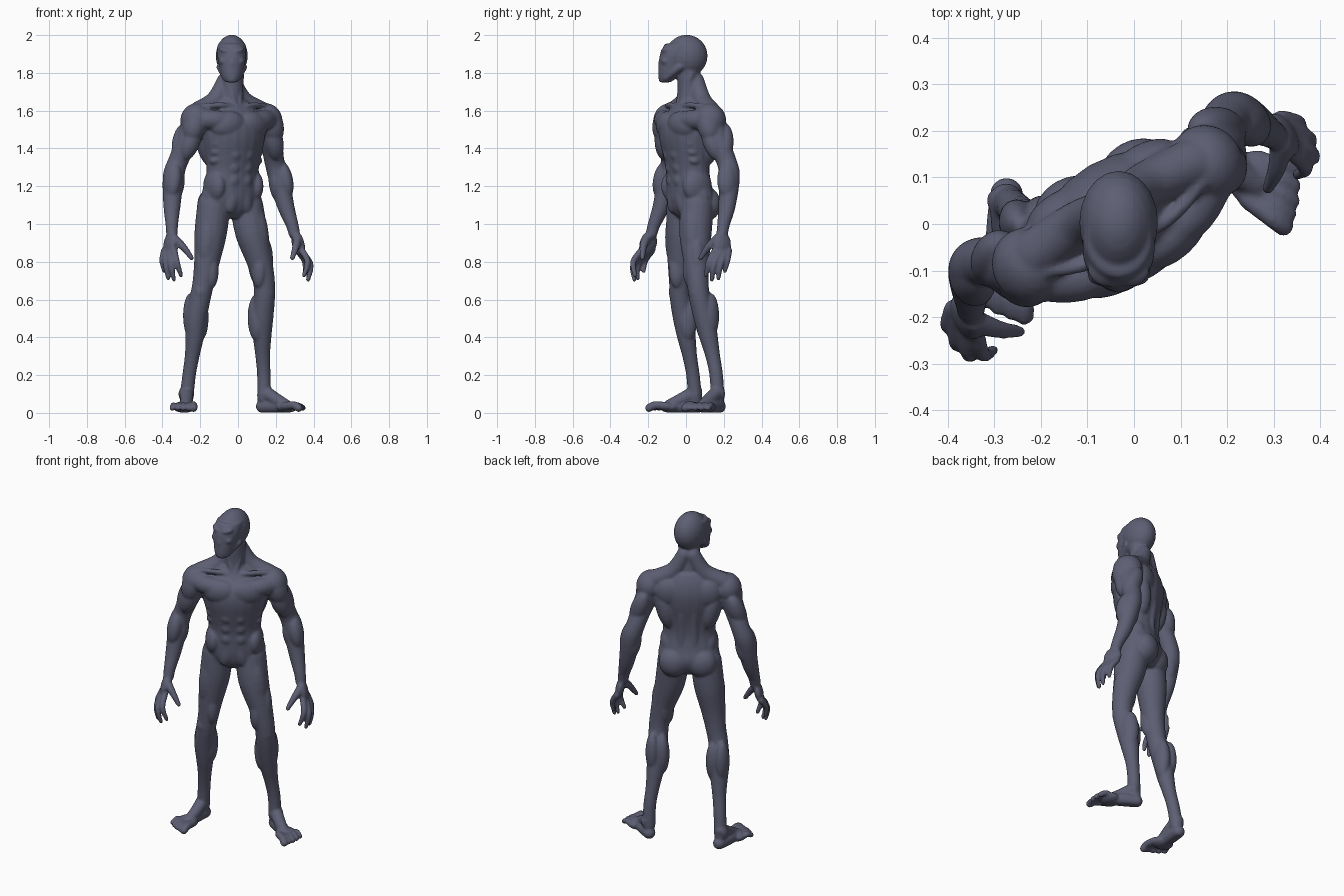
import bpy, math
from mathutils import Vector, Matrix

verts, faces = [], []
SEG = 20


def frame(x, y, yaw):
    return Matrix.Translation((x, y, 0)) @ Matrix.Rotation(math.radians(yaw), 4, 'Z')


def mirrored(m):
    return (m, m @ Matrix.Diagonal((-1, 1, 1, 1)))


def spline(rows, steps=4):
    """Smoothly interpolate rows of numbers (Catmull-Rom)."""
    rows = [Vector(r) for r in rows]
    p = [rows[0]] + rows + [rows[-1]]
    out = []
    for i in range(1, len(p) - 2):
        a, b, c, d = p[i - 1:i + 3]
        for k in range(steps):
            t = k / steps
            out.append(0.5 * (2 * b + (c - a) * t + (2 * a - 5 * b + 4 * c - d) * t * t
                              + (3 * b - a - 3 * c + d) * t ** 3))
    return out + [rows[-1]]


CIRCLE = [(math.cos(2 * math.pi * i / SEG), math.sin(2 * math.pi * i / SEG)) for i in range(SEG)]


def skin_rings(m, rings):
    """Closed skin over rings given as (centre, x axis, y axis)."""
    base, new = len(verts), []
    for c, ax, ay in rings:
        for u, v in CIRCLE:
            p = m @ (c + ax * u + ay * v)
            verts.append((p.x, p.y, max(p.z, 0.002)))      # flat soles
    for k in range(len(rings) - 1):
        a = base + k * SEG
        for i in range(SEG):
            j = (i + 1) % SEG
            new.append((a + i, a + j, a + SEG + j, a + SEG + i))
    last = base + (len(rings) - 1) * SEG
    new.append(tuple(range(base + SEG - 1, base - 1, -1)))
    new.append(tuple(range(last, last + SEG)))
    faces.extend(f[::-1] for f in new) if m.determinant() < 0 else faces.extend(new)


def loft(m, rows):
    """Horizontal oval sections: x, y, z, half width, half depth."""
    skin_rings(m, [(Vector(r[:3]), Vector((r[3], 0, 0)), Vector((0, r[4], 0)))
                   for r in spline(rows)])


def blob(m, c, r, rx=0, ry=0, rz=0):
    """Ellipsoid muscle mass, tilted by degrees."""
    rot = Matrix.Identity(4)
    for ang, axis in ((rz, 'Z'), (ry, 'Y'), (rx, 'X')):
        rot = rot @ Matrix.Rotation(math.radians(ang), 4, axis)
    rings = []
    for k in range(13):
        t = math.pi * (0.02 + 0.96 * k / 12)
        s = math.sin(t)
        rings.append((Vector((0, 0, -r[2] * math.cos(t))), Vector((r[0] * s, 0, 0)),
                      Vector((0, r[1] * s, 0))))
    skin_rings(m @ Matrix.Translation(c) @ rot, rings)


def tube(m, rows):
    """Round limb through points: x, y, z, radius, with ball ends."""
    pts = spline(rows)
    d = (Vector(rows[-1][:3]) - Vector(rows[0][:3])).normalized()
    ref = Vector((0, 0, 1)) if abs(d.z) < 0.6 else Vector((1, 0, 0))
    rings = []
    for i, p in enumerate(pts):
        t = (Vector(pts[min(i + 1, len(pts) - 1)][:3]) - Vector(pts[max(i - 1, 0)][:3])).normalized()
        ax = t.cross(ref).normalized()
        rings.append((Vector(p[:3]), ax * p[3], t.cross(ax) * p[3]))
    skin_rings(m, rings)
    for r in (rows[0], rows[-1]):
        blob(m, r[:3], (r[3],) * 3)


BODY = frame(-0.035, 0.02, 30)
HEAD = frame(-0.033, -0.012, 0)

# torso core and neck
loft(BODY, [(0, .005, 1.03, .06, .06), (0, .005, 1.07, .13, .095), (0, .005, 1.13, .172, .112),
            (0, -.005, 1.2, .163, .106), (0, -.013, 1.28, .149, .102), (0, -.018, 1.36, .158, .114),
            (0, -.018, 1.46, .182, .134), (0, -.01, 1.54, .188, .132), (0, .01, 1.61, .145, .098),
            (0, .012, 1.66, .085, .072)])
tube(BODY, [(0, .008, 1.58, .075), (0, -.002, 1.7, .062), (0, -.012, 1.82, .06)])

# torso muscles, both sides
for m in mirrored(BODY):
    blob(m, (.078, -.094, 1.525), (.098, .055, .072), ry=8, rz=12)             # chest
    tube(m, [(.05, -.085, 1.545, .05), (.14, -.075, 1.55, .052), (.21, -.03, 1.555, .055)])
    for z, y in ((1.23, -.09), (1.3, -.095), (1.37, -.109)):
        blob(m, (.036, y, z), (.037, .026, .038))                             # stomach
    blob(m, (.036, -.08, 1.14), (.042, .028, .085), ry=-14)
    blob(m, (.115, -.02, 1.2), (.05, .085, .09))                              # flank
    for k in range(3):
        blob(m, (.125, -.065 + .01 * k, 1.43 - .045 * k), (.034, .036, .024), ry=30)
    blob(m, (.13, .035, 1.44), (.057, .068, .14), ry=12)                      # back wing
    blob(m, (.1, .065, 1.54), (.085, .045, .085), ry=-25)                     # shoulder blade
    tube(m, [(.038, .068, 1.12, .03), (.035, .065, 1.3, .03), (.035, .078, 1.45, .03),
             (.03, .065, 1.62, .03)])                                         # spine muscle
    blob(m, (.08, .06, 1.105), (.086, .068, .088))                            # buttock
    tube(m, [(.025, .025, 1.76, .042), (.085, .025, 1.655, .05), (.19, .015, 1.595, .055)])
    tube(m, [(.02, -.062, 1.62, .014), (.1, -.062, 1.63, .015), (.19, -.03, 1.622, .016)])
    tube(m, [(.012, -.062, 1.63, .014), (.045, -.018, 1.79, .02)])            # neck tendon

# arms and hands, both sides
fingers = [((.39, -.07, .86), (.4, -.115, .8), (.376, -.118, .728)),
           ((.404, -.048, .85), (.427, -.1, .785), (.41, -.102, .705)),
           ((.41, -.02, .85), (.438, -.065, .785), (.428, -.072, .712)),
           ((.407, .005, .86), (.435, -.022, .805), (.43, -.034, .75))]
for m in mirrored(BODY):
    blob(m, (.22, .0, 1.552), (.078, .085, .088), ry=-18)                     # shoulder cap
    blob(m, (.236, -.018, 1.525), (.062, .066, .1), ry=-16)
    tube(m, [(.21, .005, 1.55, .07), (.256, .022, 1.44, .06), (.295, .055, 1.33, .053),
             (.322, .055, 1.25, .057), (.347, .028, 1.1, .046), (.367, -.005, 1.0, .034),
             (.374, -.018, .95, .031)])
    blob(m, (.256, -.01, 1.43), (.05, .05, .1), rx=14, ry=-17)                # upper arm front
    blob(m, (.274, .052, 1.43), (.052, .05, .11), rx=-12, ry=-18)             # upper arm back
    blob(m, (.34, .035, 1.235), (.046, .058, .105), rx=-8, ry=-10)            # forearm
    blob(m, (.308, .05, 1.21), (.042, .048, .1), ry=-10)
    blob(m, (.392, -.028, .895), (.025, .053, .066), rx=-10, ry=-12)          # palm
    for a, b, c in fingers:
        tube(m, [(*a, .018), (*b, .0165), (*c, .012)])
    tube(m, [(.38, -.045, .925, .026), (.345, -.085, .88, .02), (.308, -.112, .82, .0135)])

# head and face
blob(HEAD, (0, .015, 1.89), (.085, .112, .112))
loft(HEAD, [(0, -.1, 1.75, .03, .03), (0, -.08, 1.785, .053, .055), (0, -.06, 1.84, .068, .073),
            (0, -.045, 1.9, .078, .081), (0, -.01, 1.955, .074, .09)])
tube(HEAD, [(0, -.11, 1.9, .012), (0, -.124, 1.845, .014)])                   # nose
for m in mirrored(HEAD):
    blob(m, (.034, -.097, 1.918), (.038, .024, .016), ry=-14, rz=28)          # brow
    blob(m, (.04, -.09, 1.862), (.028, .032, .022), rz=28)                    # cheek
    tube(m, [(.03, -.095, 1.775, .02), (.062, -.02, 1.83, .02)])              # jaw

# legs: path of x, y, z, radius for each side, standing apart
legs = {
    'right': [(-.128, -.015, 1.1, .088), (-.145, -.02, .95, .086), (-.165, -.03, .8, .068),
              (-.183, -.032, .69, .058), (-.2, -.03, .61, .056), (-.222, -.012, .5, .057),
              (-.23, .003, .4, .049), (-.243, .02, .3, .039), (-.259, .037, .2, .036),
              (-.272, .048, .08, .037)],
    'left': [(.045, .06, 1.1, .088), (.072, .05, .95, .086), (.115, .055, .8, .068),
             (.138, .062, .69, .058), (.14, .072, .61, .056), (.13, .098, .5, .057),
             (.128, .12, .4, .049), (.131, .142, .3, .039), (.137, .16, .2, .036),
             (.138, .167, .08, .037)]}
feet = {'right': mirrored(frame(-.274, .05, -2))[1], 'left': frame(.142, .168, 57)}
yaws = {'right': 4, 'left': 42}
for side, path in legs.items():
    tube(Matrix(), path)

    def at(i):
        return mirrored(frame(path[i][0], path[i][1], yaws[side]))[side == 'right']
    blob(at(1), (.018, -.026, .93), (.06, .064, .18), ry=-6)                  # thigh front
    blob(at(2), (-.026, -.02, .76), (.036, .044, .1))                         # inner knee muscle
    blob(at(2), (.03, -.012, .8), (.036, .047, .13))                          # outer knee muscle
    blob(at(2), (0, .026, .86), (.055, .045, .18))                            # thigh back
    blob(at(4), (0, -.038, .64), (.032, .024, .042))                          # kneecap
    blob(at(5), (-.026, .02, .505), (.042, .052, .125))                       # calf
    blob(at(5), (.028, .018, .515), (.04, .05, .12))
    # foot with five toes
    f = feet[side]
    tube(f, [(0, .014, .034, .036), (.004, -.07, .036, .038), (.004, -.14, .032, .032)])
    tube(f, [(0, .0, .11, .038), (-.005, -.07, .074, .034), (-.005, -.14, .04, .03)])
    blob(f, (.006, -.135, .031), (.062, .055, .031))
    for k in (-1, 1):
        blob(f, (.027 * k, 0, .1), (.016, .022, .024))                        # ankle bone
    for k in range(5):
        x, tip = -.045 + .027 * k, -.244 + .003 * k * k
        r = .022 if k == 0 else .016
        tube(f, [(x * .9, -.15, .036, r), (x, tip + .03, .04, r), (x * 1.05, tip, .026, r)])

# fuse all muscle masses into one smooth skin
mesh = bpy.data.meshes.new("figure_body")
mesh.from_pydata(verts, [], faces)
body = bpy.data.objects.new("figure_body", mesh)
bpy.context.collection.objects.link(body)

skin = bpy.data.materials.new("slate_blue_grey")
skin.diffuse_color = (0.11, 0.114, 0.172, 1)
mesh.materials.append(skin)

fuse = body.modifiers.new("fuse", 'REMESH')
fuse.mode = 'VOXEL'
fuse.voxel_size = 0.006
fuse.use_smooth_shade = True
soften = body.modifiers.new("soften", 'SMOOTH')
soften.factor = 0.5
soften.iterations = 11
